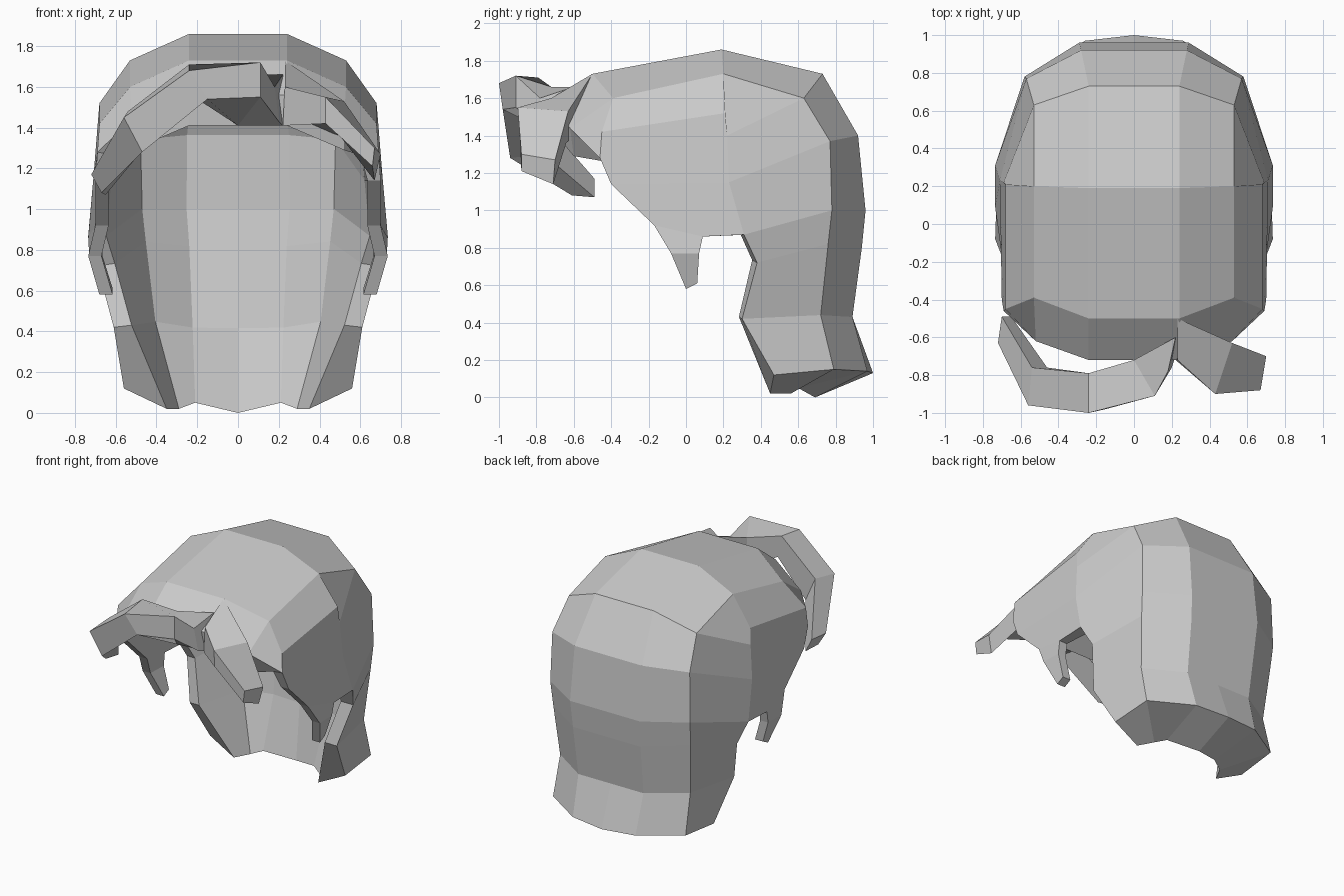
import bpy, bmesh
from mathutils import Vector

cube = bpy.data.objects.get("Cube")
if cube:
    bpy.data.objects.remove(cube, do_unlink=True)

grey = bpy.data.materials.new("hair_grey")
grey.use_nodes = True
GREY = (0.6, 0.6, 0.6, 1)
grey.diffuse_color = GREY
grey.node_tree.nodes["Principled BSDF"].inputs["Base Color"].default_value = GREY


def finish(bm, name):
    """Turn a bmesh into a flat shaded object."""
    bmesh.ops.recalc_face_normals(bm, faces=bm.faces)
    mesh = bpy.data.meshes.new(name)
    bm.to_mesh(mesh)
    bm.free()
    mesh.materials.append(grey)
    obj = bpy.data.objects.new(name, mesh)
    bpy.context.collection.objects.link(obj)
    return obj


def lock(name, sections):
    """Loft a hair lock through four-cornered sections."""
    bm = bmesh.new()
    rings = [[bm.verts.new(p) for p in section] for section in sections]
    for a, b in zip(rings, rings[1:]):
        for i in range(4):
            j = (i + 1) % 4
            bm.faces.new((a[i], a[j], b[j], b[i]))
    bm.faces.new(rings[0])
    bm.faces.new(rings[-1])
    return finish(bm, name)


# Lengthwise profiles of one half, from the forehead over the crown to the nape
crown = [(.24, -.72, 1.56), (.24, -.50, 1.73), (.24, .19, 1.86),
         (.24, .73, 1.73), (.28, .92, 1.40), (.29, .96, 1.00),
         (.28, .94, .80), (.27, .89, .43), (.26, .97, .14)]
shoulder = [(.52, -.62, 1.44), (.53, -.39, 1.60), (.53, .20, 1.73),
            (.53, .63, 1.60), (.57, .77, 1.37), (.58, .78, 1.00),
            (.57, .76, .82), (.54, .72, .44), (.55, .79, .15)]
side = [(.69, -.46, 1.28), (.68, -.45, 1.42), (.68, .21, 1.52),
        (.69, .22, 1.40), (.71, .23, 1.15), (.735, .31, .87),
        (.69, .38, .72), (.61, .30, .42), (.56, .47, .12)]
centre = [(0, y, z) for x, y, z in crown[:-1]] + [(0, 1.0, .13)]
# Underside corners of the nape, in the same column order
nape_inner = [(0, .69, 0), (.21, .60, .05), (.29, .56, .02), (.35, .45, .02)]
thickness = [.13, .10, .10, .10, .12, .14, .15, .16, .16]

bm = bmesh.new()
inner = {}
thick = {}
columns = []
for profile, end in zip((centre, crown, shoulder, side), nape_inner):
    column = [bm.verts.new(p) for p in profile]
    for v, t in zip(column, thickness):
        thick[v] = .09 if profile is side else t
    columns.append(column)
for a, b in zip(columns, columns[1:]):
    for i in range(len(a) - 1):
        bm.faces.new((a[i], b[i], b[i + 1], a[i + 1]))

# Temple panel and sideburn
s = columns[-1]
temple = [(.70, -.40, 1.14), (.70, -.17, .92), (.735, -.08, .77), (.68, 0, .58),
          (.68, .06, .61), (.73, .07, .77), (.735, .09, .86)]
p, q, r, tip, heel, w, notch = [bm.verts.new(c) for c in temple]
for v in (p, q, r, tip, heel, w, notch):
    thick[v] = .065
bm.faces.new((s[1], s[2], s[3], s[4], p, s[0]))
bm.faces.new((p, s[4], s[5], notch, q))
bm.faces.new((q, notch, w, r))
bm.faces.new((r, w, heel, tip))

# Inner lining, offset along the vertex normals
bmesh.ops.recalc_face_normals(bm, faces=bm.faces)
bm.normal_update()
middle = Vector((0, .1, .9))
outer_faces = list(bm.faces)
rim = [e for e in bm.edges if e.is_boundary
       and not all(abs(v.co.x) < .001 for v in e.verts)]
for v in list(bm.verts):
    n = v.normal.copy()
    if v in (p, q, r, tip, heel, w, notch):
        n = Vector((1, 0, 0))
    if n.dot(v.co - middle) < 0:
        n.negate()
    co = v.co - n * thick[v]
    if abs(v.co.x) < .001:
        co.x = 0
    inner[v] = bm.verts.new(co)
for column, end in zip(columns, nape_inner):
    inner[column[-1]].co = end
# Forehead rim drops straight down
for column in columns[:3]:
    inner[column[0]].co = column[0].co + Vector((0, .02, -.15))
for f in outer_faces:
    bm.faces.new([inner[v] for v in reversed(f.verts)])
for e in rim:
    a, b = e.verts
    bm.faces.new((a, b, inner[b], inner[a]))
cap = finish(bm, "hair_cap")
mirror = cap.modifiers.new("mirror", "MIRROR")
mirror.use_clip = True

# Long swept fringe lock: top front, top back, bottom back, bottom front
lock("fringe_long_lock", [
    [(.18, -.78, 1.60), (.22, -.60, 1.66), (.22, -.70, 1.41), (.20, -.76, 1.43)],
    [(.11, -.91, 1.72), (.00, -.72, 1.66), (.00, -.72, 1.41), (.11, -.91, 1.55)],
    [(-.24, -1.0, 1.68), (-.24, -.79, 1.71), (-.20, -.80, 1.54), (-.15, -.98, 1.54)],
    [(-.56, -.96, 1.45), (-.54, -.76, 1.48), (-.46, -.76, 1.30), (-.47, -.94, 1.28)],
    [(-.72, -.63, 1.17), (-.70, -.49, 1.17), (-.65, -.49, 1.07), (-.67, -.61, 1.08)],
])

# Short fringe lock on the other side of the parting
lock("fringe_short_lock", [
    [(.23, -.72, 1.60), (.23, -.50, 1.73), (.24, -.55, 1.45), (.22, -.72, 1.41)],
    [(.43, -.90, 1.55), (.52, -.63, 1.53), (.50, -.64, 1.36), (.43, -.89, 1.42)],
    [(.67, -.88, 1.30), (.70, -.70, 1.27), (.67, -.71, 1.14), (.66, -.88, 1.21)],
])
